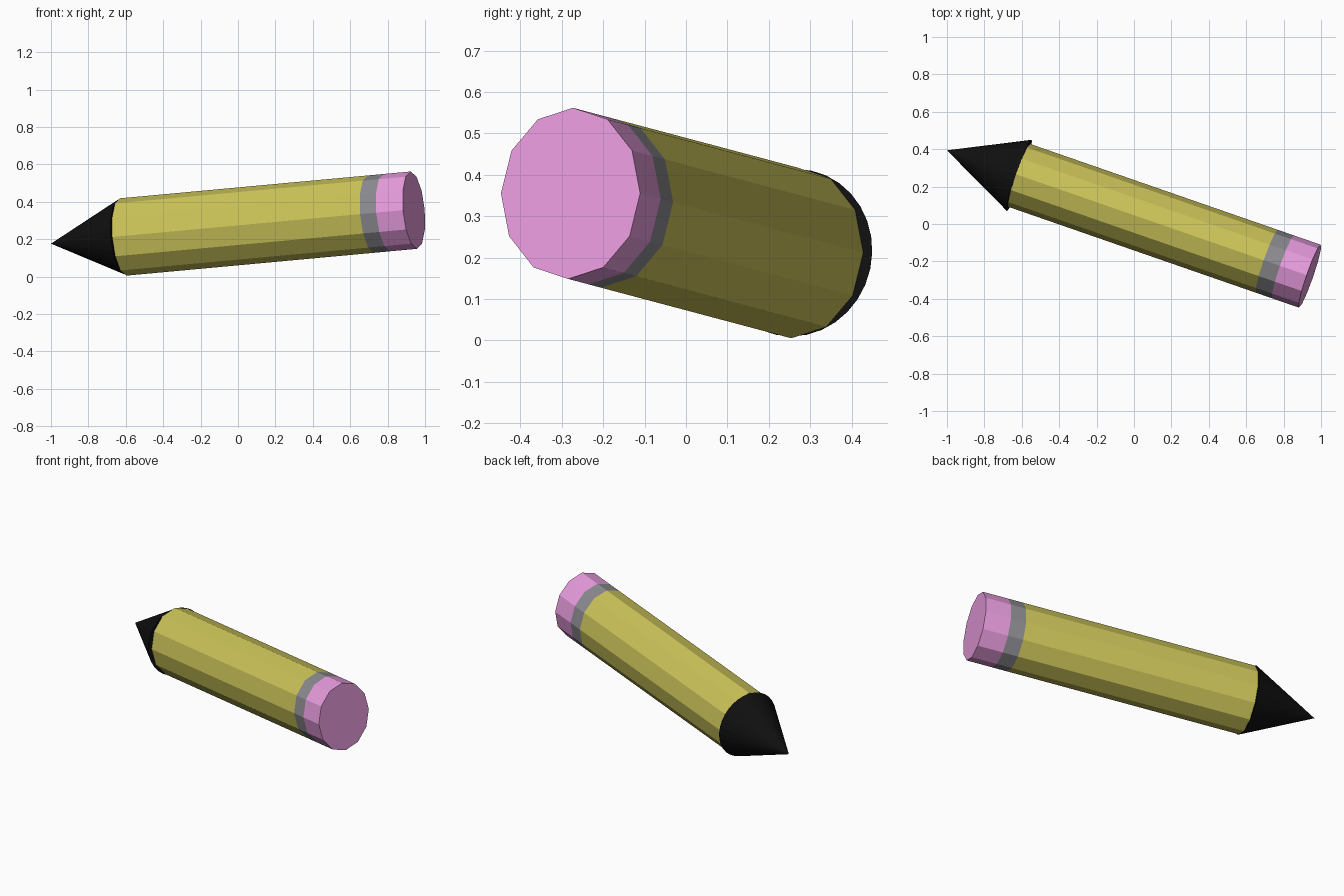
import bpy, bmesh
from mathutils import Vector, Matrix

if "Cube" in bpy.data.objects:
    bpy.data.objects.remove(bpy.data.objects["Cube"])

# pencil axis: centre of the eraser end, running toward the tip
END = Vector((0.94, -0.279, 0.355))
TIP = Vector((-1.0, 0.394, 0.176))
axis = (TIP - END).normalized()
side = axis.cross(Vector((0, 0, 1))).normalized()
up = side.cross(axis)
FRAME = Matrix((side, up, axis)).transposed().to_4x4()
LENGTH = (TIP - END).length
BASE = LENGTH - 0.41      # where the point begins


def material(name, rgb):
    m = bpy.data.materials.new(name)
    m.diffuse_color = (*rgb, 1)
    m.use_nodes = True
    m.node_tree.nodes["Principled BSDF"].inputs["Base Color"].default_value = m.diffuse_color
    return m


def section(name, start, stop, r1, r2, rx, ry, sides, mat):
    """Straight or tapering section along the axis with an oval cross-section."""
    bm = bmesh.new()
    bmesh.ops.create_cone(bm, cap_ends=True, segments=sides, radius1=r1, radius2=r2,
                          depth=stop - start)
    bmesh.ops.remove_doubles(bm, verts=bm.verts, dist=1e-5)
    place = (Matrix.Translation(END + axis * (start + stop) / 2) @ FRAME
             @ Matrix.Diagonal((rx, ry, 1, 1)))
    bm.transform(place)
    bmesh.ops.recalc_face_normals(bm, faces=bm.faces)
    me = bpy.data.meshes.new(name)
    bm.to_mesh(me)
    bm.free()
    me.materials.append(mat)
    ob = bpy.data.objects.new(name, me)
    bpy.context.collection.objects.link(ob)
    return ob


pink = material("eraser_pink", (0.8, 0.33, 0.72))
grey = material("band_grey", (0.26, 0.26, 0.28))
yellow = material("barrel_yellow", (0.6, 0.55, 0.1))
black = material("point_black", (0.005, 0.005, 0.005))

# twelve-sided barrel sections, slightly taller than wide
RX, RY = 0.178, 0.2075
section("eraser", 0, 0.152, 1, 1, RX, RY, 12, pink)
section("metal_band", 0.152, 0.244, 1, 1, RX, RY, 12, grey)
section("barrel", 0.244, BASE, 1, 1, RX, RY, 12, yellow)

# round point
section("point", BASE, LENGTH, 1, 0, 0.201, 0.203, 32, black)
